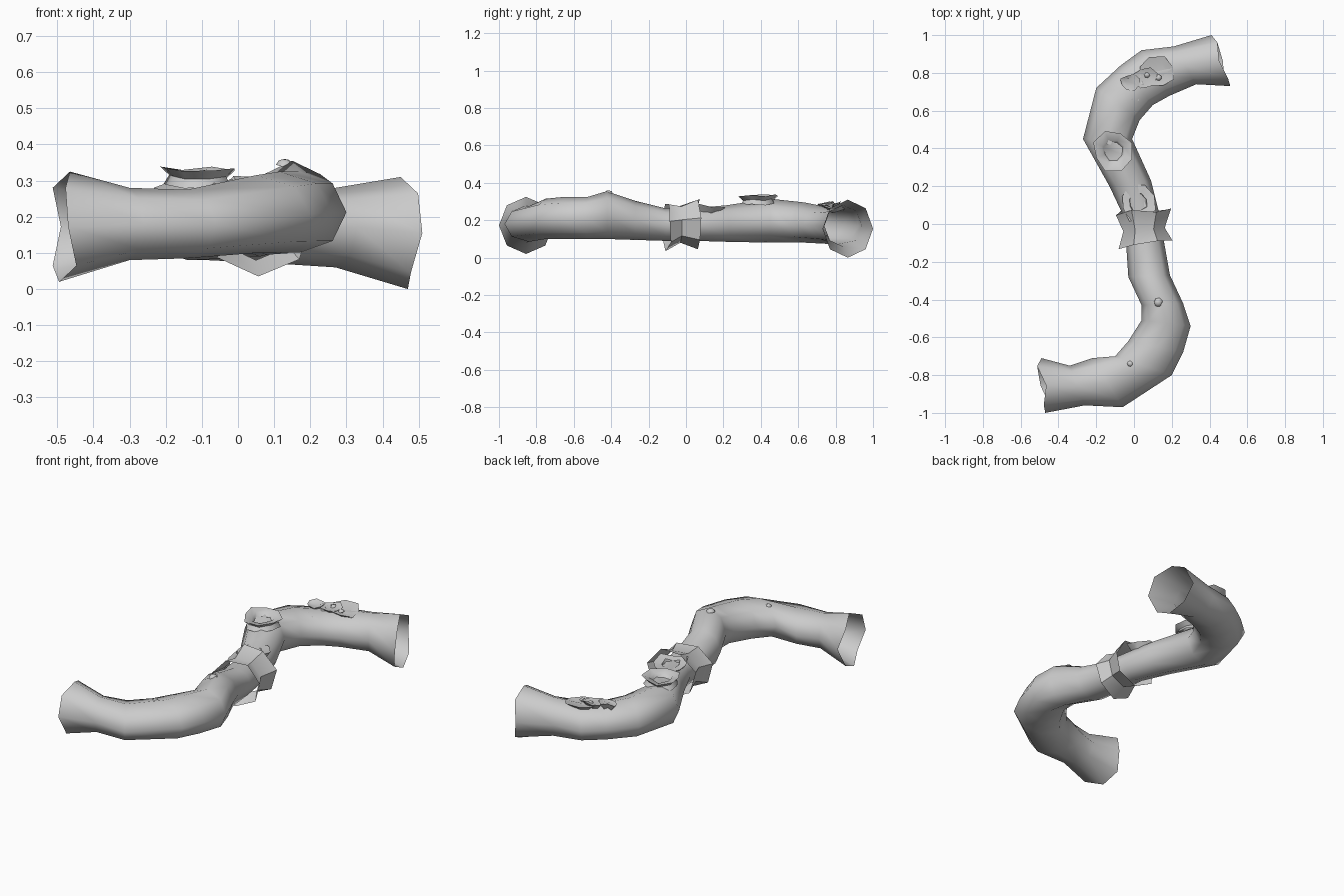
import bpy, math, random
from mathutils import Vector

if "Cube" in bpy.data.objects:
    bpy.data.objects.remove(bpy.data.objects["Cube"])

random.seed(4)
N = 8


def make(name, verts, faces, angle=60):
    me = bpy.data.meshes.new(name)
    me.from_pydata([tuple(v) for v in verts], [], faces)
    ob = bpy.data.objects.new(name, me)
    bpy.context.collection.objects.link(ob)
    bpy.ops.object.select_all(action='DESELECT')
    ob.select_set(True)
    bpy.context.view_layer.objects.active = ob
    bpy.ops.object.shade_smooth_by_angle(angle=math.radians(angle))
    return ob


def loft(name, rings, cap=False, angle=60):
    n = len(rings[0])
    verts = [v for r in rings for v in r]
    faces = [(i*n+j, i*n+(j+1) % n, (i+1)*n+(j+1) % n, (i+1)*n+j)
             for i in range(len(rings)-1) for j in range(n)]
    if cap:
        faces.append(tuple((len(rings)-1)*n+j for j in range(n)))
    return make(name, verts, faces, angle)


def section(lx, ly, rx, ry, z0, z1, n=N, phase=0.0, jag=0.0):
    # upright elliptical ring between a left and a right outline point
    l, r = Vector((lx, ly, 0)), Vector((rx, ry, 0))
    c, h = (l+r)/2, (r-l)/2
    along = Vector((-h.y, h.x, 0)).normalized()
    ring = []
    for j in range(n):
        a = phase + 2*math.pi*j/n
        p = c + h*math.cos(a) + along*random.uniform(-jag, jag)
        p.z = (z0+z1)/2 + (z1-z0)/2*math.sin(a)
        ring.append(p)
    return ring


def turned(name, pos, normal, profile, n=8, jag=0.0, cap=False, sx=1.0):
    # irregular turned shape from (radius, height) pairs about a normal
    q = Vector((0, 0, 1)).rotation_difference(Vector(normal))
    k = [1 + random.uniform(-jag, jag) for _ in range(n)]
    lift = [random.uniform(-jag, jag)*.06 for _ in range(n)]
    rings = [[Vector(pos) + q @ Vector((r*k[j]*sx*math.cos(2*math.pi*(j+.5)/n),
                                        r*k[j]*math.sin(2*math.pi*(j+.5)/n), h+lift[j]))
              for j in range(n)] for r, h in profile]
    return loft(name, rings, cap)


# hollow winding log: left x,y / right x,y / bottom, top
path = [
    (.43, 1.0, .51, .73, 0, .31),
    (.21, .94, .33, .74, .06, .28),
    (.04, .92, .19, .68, .07, .27),
    (-.07, .84, .10, .63, .075, .275),
    (-.20, .72, .03, .55, .08, .295),
    (-.27, .45, -.01, .45, .08, .315),
    (-.13, .20, .09, .23, .085, .28),
    (-.05, .03, .13, .07, .09, .265),
    (-.04, -.13, .16, -.10, .09, .265),
    (-.03, -.28, .19, -.27, .095, .305),
    (.04, -.43, .26, -.42, .10, .355),
    (.04, -.51, .30, -.54, .10, .325),
    (-.03, -.62, .26, -.68, .10, .325),
    (-.10, -.70, .20, -.80, .10, .315),
    (-.22, -.71, -.06, -.97, .085, .275),
    (-.34, -.75, -.26, -.96, .08, .28),
    (-.52, -.71, -.47, -1.0, .02, .325),
]
rings = [section(*p) for p in path]
# wavy broken rims: diagonal corners pulled inwards along the log
for ring, step in ((rings[0], -.02), (rings[-1], .03)):
    for j in (2, 4, 7):
        ring[j].x += step
loft("hollow_log", rings)

# flared jagged collar around the middle
loft("bark_collar", [
    section(-.10, .05, .20, .065, .045, .325, 7, .2, .02),
    section(-.06, -.04, .165, -.02, .08, .285, 7, .2),
    section(-.085, -.14, .205, -.08, .035, .30, 7, .2, .02)], angle=40)

# broken branch stubs with knot holes
turned("branch_stub", (-.11, .39, 0), (0, -.01, 1),
       [(.095, .285), (.08, .31), (.105, .333), (.062, .325), (.05, .305)],
       jag=.1, cap=True)
turned("branch_stub_small", (.02, .11, .25), (-.1, .1, 1),
       [(.06, -.02), (.095, .02), (.05, .015), (.045, 0)],
       jag=.15, cap=True)

# bark fungus plates
for i, (x, y, z, r, nrm) in enumerate([
        (.12, .80, .27, .085, (.05, -.05, 1)),
        (.06, .775, .278, .055, (.05, -.1, 1)),
        (-.02, .75, .283, .045, (0, -.1, 1))]):
    turned(f"fungus_plate_{i+1}", (x, y, z), nrm,
           [(r*.5, -.02), (r, .01), (r*.6, .004)], jag=.15, cap=True, sx=1.15)

# small mushrooms
for i, (x, y, z) in enumerate([
        (.13, -.415, .34), (-.02, -.69, .275), (-.02, -.74, .29),
        (.00, .66, .255), (.02, .655, .25), (-.015, .665, .262),
        (.07, .79, .28), (.13, .775, .275), (.04, .74, .275)]):
    r = .025 if i == 0 else .017
    turned(f"mushroom_{i+1}", (x, y, z), (random.uniform(-.2, .2), -.1, 1),
           [(r*.4, -.03), (r*.4, 0), (r, 0), (r*.8, r*.5), (r*.3, r*.75)],
           n=7, cap=True)
